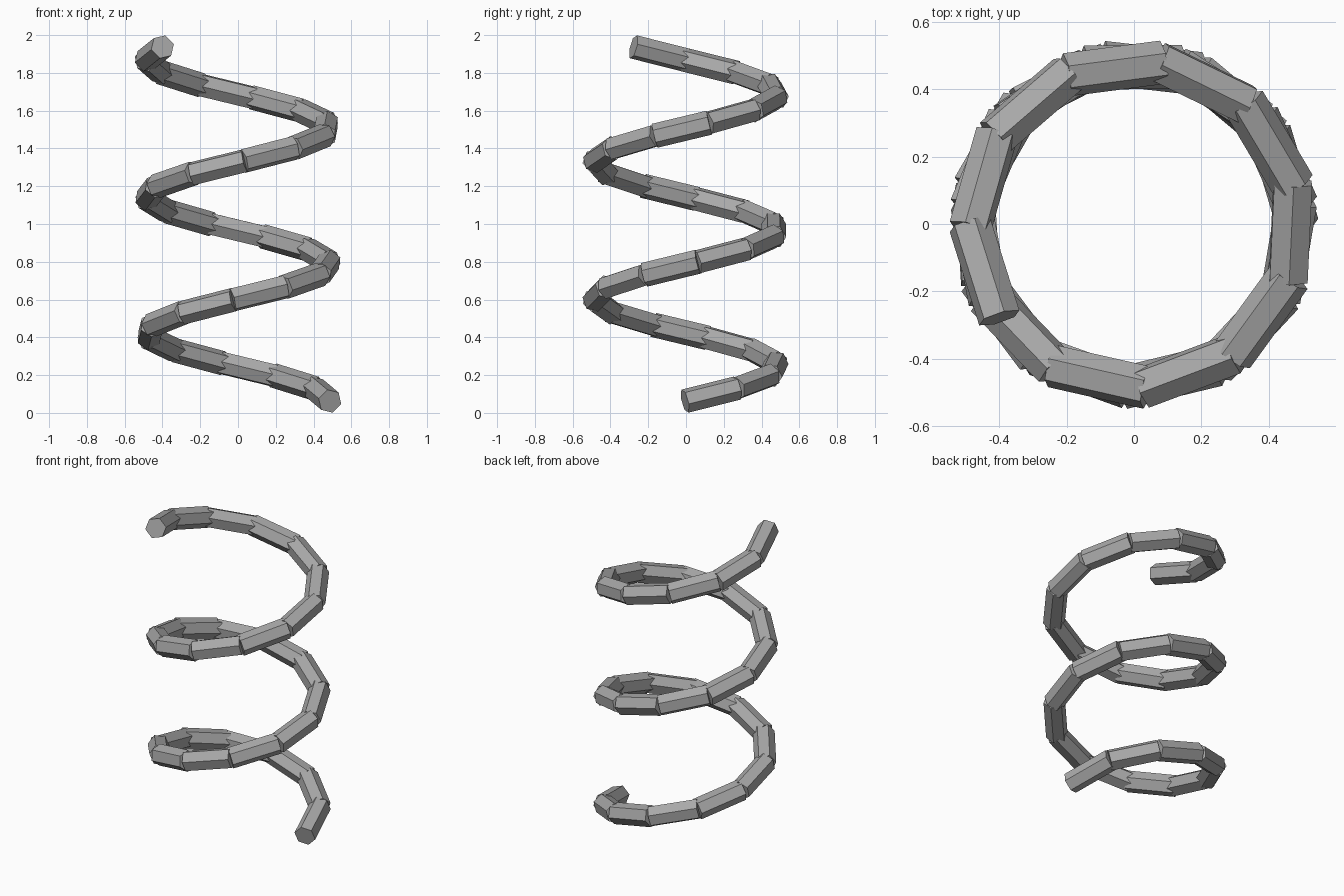
import bpy
from math import cos, sin, tau
from mathutils import Vector

cube = bpy.data.objects.get("Cube")
if cube:
    bpy.data.objects.remove(cube, do_unlink=True)

RADIUS, TURNS, SEGMENTS = 0.485, 2.595, 28
BAR, Z_LOW, Z_HIGH, OVERLAP = 0.065, 0.0635, 1.9365, 0.006

# Plain grey finish
grey = bpy.data.materials.new("grey metal")
grey.use_nodes = True
colour = (0.4, 0.4, 0.4, 1)
grey.diffuse_color = colour
grey.node_tree.nodes["Principled BSDF"].inputs["Base Color"].default_value = colour


def helix(i):
    """Point on the coil at joint i."""
    t = i / SEGMENTS
    a = tau * TURNS * t
    return Vector((RADIUS * cos(a), RADIUS * sin(a), Z_LOW + (Z_HIGH - Z_LOW) * t))


def bar(name, start, end):
    """Six-sided straight bar between two points, slightly overlapping its neighbours."""
    axis = end - start
    bpy.ops.mesh.primitive_cylinder_add(
        vertices=6, radius=BAR, depth=axis.length + 2 * OVERLAP,
        location=(start + end) / 2)
    ob = bpy.context.object
    ob.name = name
    ob.rotation_mode = 'QUATERNION'
    ob.rotation_quaternion = Vector((0, 0, 1)).rotation_difference(axis)
    ob.data.materials.append(grey)
    return ob


# Coil of straight bars, from the bottom end to the top end
for i in range(SEGMENTS):
    bar(f"coil_segment_{i + 1}", helix(i), helix(i + 1))
